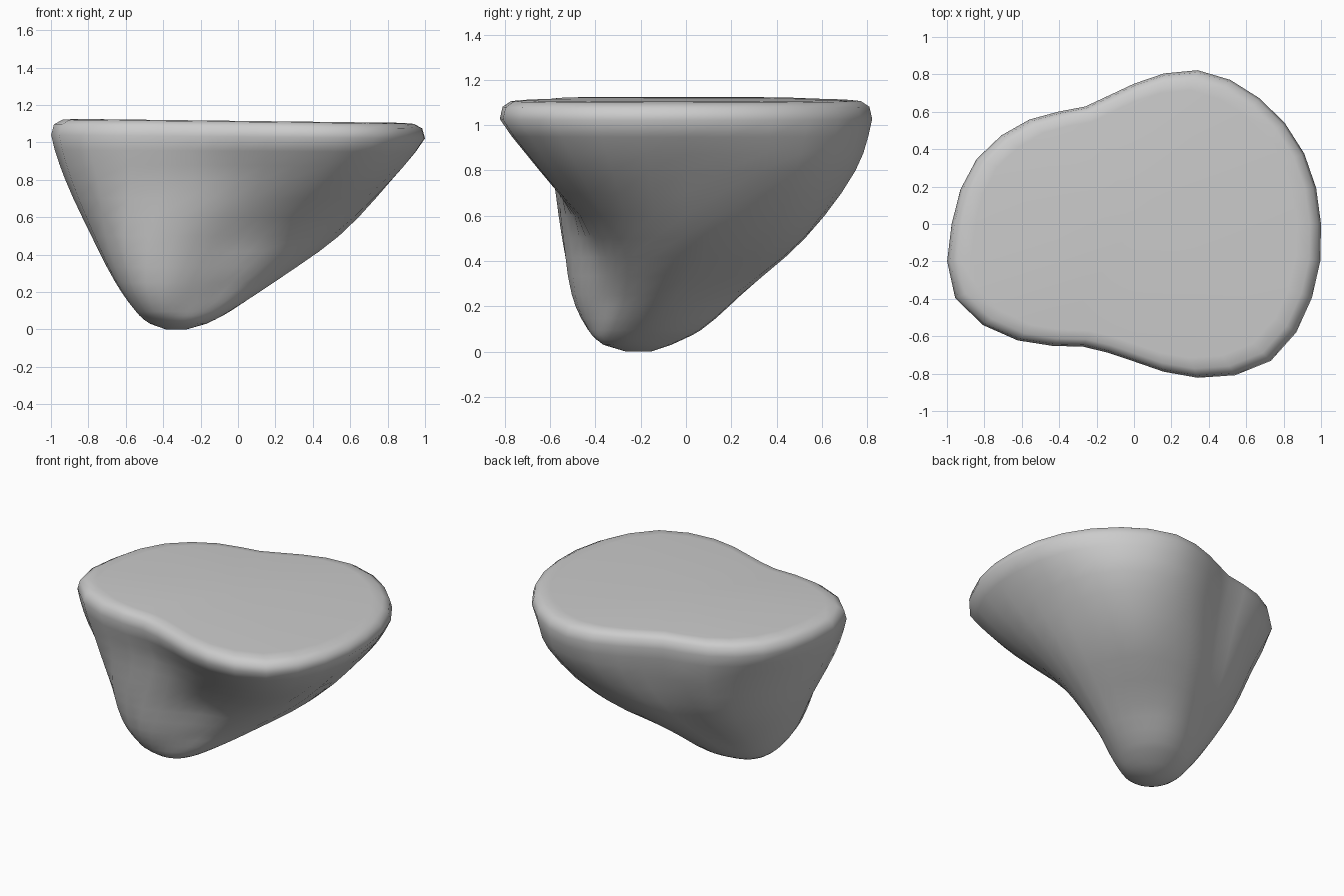
import bpy, bmesh, math

if "Cube" in bpy.data.objects:
    bpy.data.objects.remove(bpy.data.objects["Cube"])

# Radii every 22.5 degrees, counter-clockwise from +x
RIM = [1.0, .985, .95, .89, .75, .68, .79, .91, .975, 1.035, .88, .71, .735, .89, 1.035, 1.03]
UPPER = [.82, .85, .88, .81, .69, .62, .72, .80, .89, .965, .81, .63, .60, .70, .83, .85]
MIDDLE = [.66, .67, .69, .59, .51, .47, .53, .58, .645, .70, .69, .565, .45, .43, .50, .60]
LOWER = [.44, .43, .42, .40, .36, .33, .35, .37, .395, .43, .455, .405, .33, .295, .305, .37]
FOOT = [.26, .28, .29, .29, .27, .25, .24, .235, .235, .245, .255, .24, .21, .20, .21, .24]

# Sections: height, centre x, centre y, radii
sections = [
    (0.0, -.33, -.21, [.055] * 16),
    (.03, -.32, -.215, [.15] * 16),
    (.095, -.31, -.21, FOOT),
    (.25, -.25, -.13, LOWER),
    (.50, -.12, -.02, MIDDLE),
    (.80, 0, 0, UPPER),
    (1.03, 0, 0, RIM),
    (1.085, 0, 0, [r * .985 for r in RIM]),
    (1.11, 0, 0, [r * .94 for r in RIM]),
    (1.115, 0, 0, [r * .87 for r in RIM]),
]


def spline(p, t, k=(-1, 0, 1, 2)):
    # Smooth curve through p[1] and p[2]; k holds the knot positions
    h = k[2] - k[1]
    m0 = h * (p[2] - p[0]) / (k[2] - k[0])
    m1 = h * (p[3] - p[1]) / (k[3] - k[1])
    s = t * t * (3 - 2 * t)
    return p[1] * (1 - s) + p[2] * s + m0 * t * (1 - t) ** 2 - m1 * t * t * (1 - t)


def ring(section):
    # Double the points around the section with a closed smooth curve
    z, cx, cy, r = section
    pts = []
    for i in range(32):
        k = i // 2
        rad = spline([r[(k + d) % 16] for d in (-1, 0, 1, 2)], (i % 2) / 2)
        a = math.tau * i / 32
        pts.append((cx + rad * math.cos(a), cy + rad * math.sin(a), z))
    return pts


rings = [ring(s) for s in sections]

# Smooth intermediate rings along the tapering body
body = []
for j in range(len(rings)):
    body.append(rings[j])
    if 1 <= j <= 5:
        four = rings[j - 1:j + 3]
        knots = [r[0][2] for r in four]
        for t in (1/3, 2/3):
            z = knots[1] * (1 - t) + knots[2] * t
            body.append([(spline([p[0] for p in q], t, knots),
                          spline([p[1] for p in q], t, knots), z) for q in zip(*four)])

# Boulder: skin the rings, close the foot and the gently sloping top
bm = bmesh.new()
loops = [[bm.verts.new((x, y, z - .012 * x * (z / 1.115) ** 4)) for x, y, z in r] for r in body]
for lo, hi in zip(loops, loops[1:]):
    for i in range(32):
        n = (i + 1) % 32
        bm.faces.new((lo[i], lo[n], hi[n], hi[i]))
for loop, centre in ((loops[0], (-.33, -.21, 0)), (loops[-1], (0, 0, 1.115))):
    mid = bm.verts.new(centre)
    for i in range(32):
        bm.faces.new((loop[i], loop[(i + 1) % 32], mid))
bmesh.ops.recalc_face_normals(bm, faces=bm.faces)
for f in bm.faces:
    f.smooth = True
mesh = bpy.data.meshes.new("boulder")
bm.to_mesh(mesh)
bm.free()
boulder = bpy.data.objects.new("boulder", mesh)
bpy.context.collection.objects.link(boulder)
